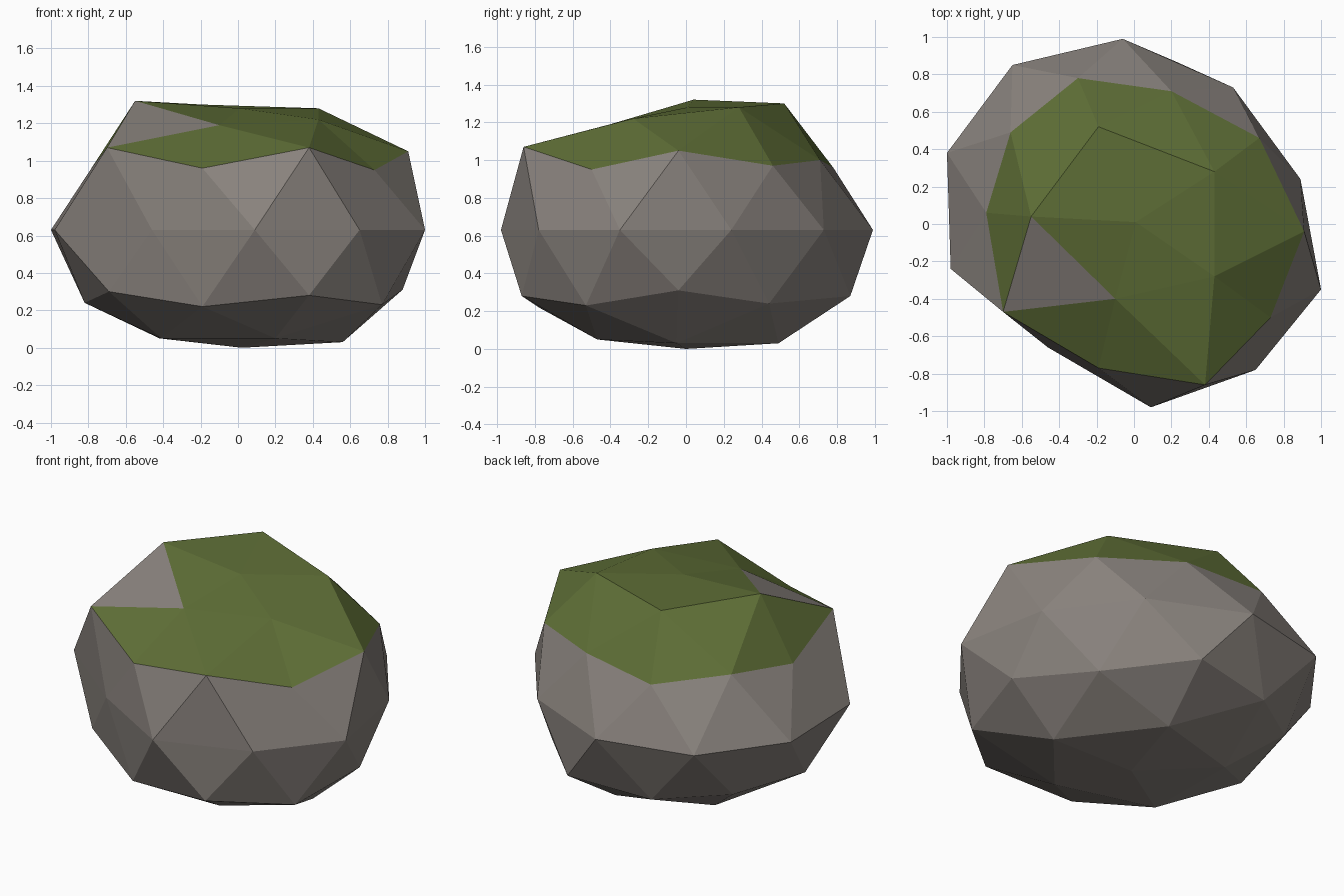
import bpy
import bmesh
from math import atan2, tau
from mathutils import Vector

cube = bpy.data.objects.get("Cube")
if cube:
    bpy.data.objects.remove(cube, do_unlink=True)


def make_material(name, colour):
    material = bpy.data.materials.new(name)
    material.use_nodes = True
    material.diffuse_color = colour
    shader = material.node_tree.nodes["Principled BSDF"]
    shader.inputs["Base Color"].default_value = colour
    shader.inputs["Roughness"].default_value = 0.9
    return material


# Corner rings of the boulder, bottom to top, each counter-clockwise from +x
WAIST = 0.63
underside = [(.02, 0, 0)]
foot = [(.56, -.05, .03), (.15, .49, .03), (-.42, .31, .05),
        (-.41, -.3, .05), (.2, -.47, .05)]
lower = [(.88, -.04, .31), (.63, .44, .24), (.22, .87, .28), (-.31, .79, .24),
         (-.69, .52, .27), (-.82, -.02, .24), (-.69, -.47, .3),
         (-.19, -.78, .22), (.38, -.87, .28), (.77, -.53, .23)]
waist = [(x, y, WAIST) for x, y in (
    (.89, .24), (.53, .73), (-.06, .99), (-.65, .85), (-1, .38),
    (-.98, -.24), (-.46, -.66), (.09, -.98), (.65, -.78), (1, -.35))]
shoulder = [(.91, -.04, 1.05), (.67, .46, .97), (.2, .71, 1), (-.3, .78, .96),
            (-.66, .49, 1.01), (-.79, .06, .95), (-.7, -.47, 1.07),
            (-.19, -.77, .96), (.38, -.86, 1.07), (.73, -.5, .95)]
crown = [(.43, .28, 1.28), (-.19, .52, 1.3), (-.55, .04, 1.32),
         (-.1, -.4, 1.19), (.43, -.28, 1.22)]
summit = [(.01, .01, 1.28)]


def ring_angle(vert):
    # The ball is read half a turn round; the nudge keeps +x first in the ring
    return (atan2(-vert.co.y, -vert.co.x) + 0.1) % tau


# Boulder: a low-poly ball with each ring of corners pushed into shape
bm = bmesh.new()
bmesh.ops.create_icosphere(bm, subdivisions=2, radius=1)
remaining = sorted(bm.verts, key=lambda vert: vert.co.z)
for ring in (underside, foot, lower, waist, shoulder, crown, summit):
    members = sorted(remaining[:len(ring)], key=ring_angle)
    remaining = remaining[len(ring):]
    for vert, position in zip(members, ring):
        vert.co = position
bmesh.ops.recalc_face_normals(bm, faces=bm.faces)

# Moss covers everything above the shoulder, except one bare patch of stone
bare_patch = Vector((-.45, -.28, 1.2))
for face in bm.faces:
    face.smooth = False
    above_shoulder = min(vert.co.z for vert in face.verts) > 0.9
    bare = (face.calc_center_median() - bare_patch).length < 0.12
    face.material_index = int(above_shoulder and not bare)

mesh = bpy.data.meshes.new("mossy_boulder")
bm.to_mesh(mesh)
bm.free()
mesh.materials.append(make_material("grey_stone", (.25, .225, .205, 1)))
mesh.materials.append(make_material("green_moss", (.115, .16, .038, 1)))
boulder = bpy.data.objects.new("mossy_boulder", mesh)
bpy.context.collection.objects.link(boulder)
